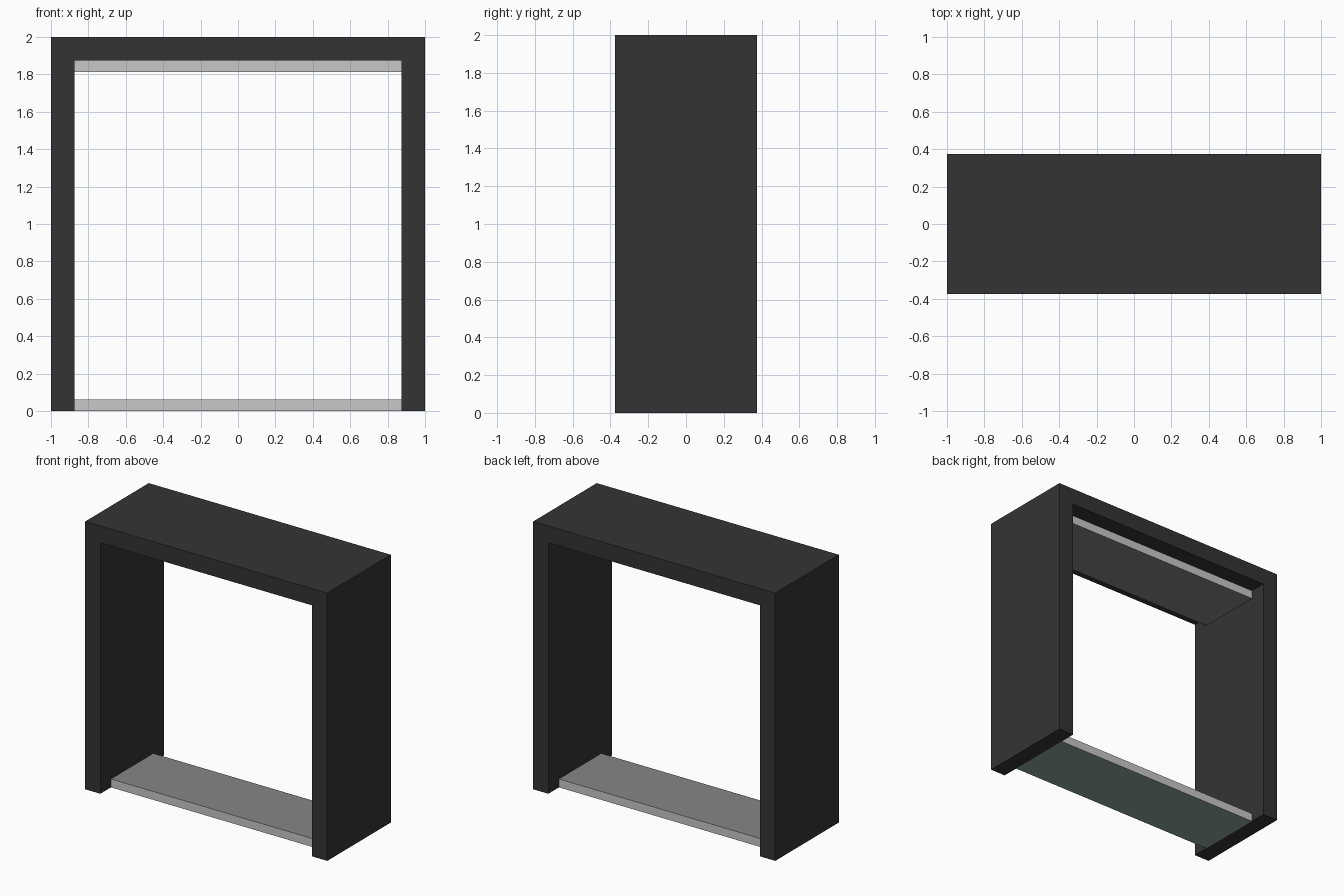
import bpy
import bmesh

cube = bpy.data.objects.get("Cube")
if cube:
    bpy.data.objects.remove(cube, do_unlink=True)


def material(name, srgb):
    """Flat material from 0-255 screen values."""
    lin = [((c / 255 + 0.055) / 1.055) ** 2.4 for c in srgb]
    mat = bpy.data.materials.new(name)
    mat.use_nodes = True
    mat.diffuse_color = (*lin, 1)
    mat.node_tree.nodes["Principled BSDF"].inputs["Base Color"].default_value = (*lin, 1)
    return mat


charcoal = material("charcoal", (52, 52, 52))
light_grey = material("light_grey", (200, 200, 199))
mid_grey = material("mid_grey", (134, 134, 134))
grey_green = material("grey_green", (141, 165, 154))


def add_object(name, bm, mats):
    bmesh.ops.recalc_face_normals(bm, faces=bm.faces)
    mesh = bpy.data.meshes.new(name)
    bm.to_mesh(mesh)
    bm.free()
    for m in mats:
        mesh.materials.append(m)
    obj = bpy.data.objects.new(name, mesh)
    bpy.context.collection.objects.link(obj)
    return obj


HALF_W, HALF_D, HEIGHT, WALL = 1.0, 0.375, 2.0, 0.125
INNER = HALF_W - WALL
CEILING = HEIGHT - WALL

# Outer frame: an upside-down U profile extruded front to back
bm = bmesh.new()
profile = [(-HALF_W, 0), (-HALF_W, HEIGHT), (HALF_W, HEIGHT), (HALF_W, 0),
           (INNER, 0), (INNER, CEILING), (-INNER, CEILING), (-INNER, 0)]
face = bm.faces.new([bm.verts.new((x, -HALF_D, z)) for x, z in profile])
ext = bmesh.ops.extrude_face_region(bm, geom=[face])
moved = [v for v in ext["geom"] if isinstance(v, bmesh.types.BMVert)]
bmesh.ops.translate(bm, verts=moved, vec=(0, 2 * HALF_D, 0))
add_object("outer_frame", bm, [charcoal])


# Inset panels: light edges, grey inward face, grey-green outward face
def panel(name, z0, z1, inward):
    bm = bmesh.new()
    bmesh.ops.create_cube(bm, size=1)
    for v in bm.verts:
        v.co = (v.co.x * 2 * INNER, v.co.y * 0.5, z0 if v.co.z < 0 else z1)
    bm.normal_update()
    for f in bm.faces:
        facing = f.normal.z * inward
        f.material_index = 1 if facing > 0.5 else 2 if facing < -0.5 else 0
    add_object(name, bm, [light_grey, mid_grey, grey_green])


panel("floor_panel", 0, 0.0625, 1)
panel("ceiling_panel", CEILING - 0.0625, CEILING, -1)
